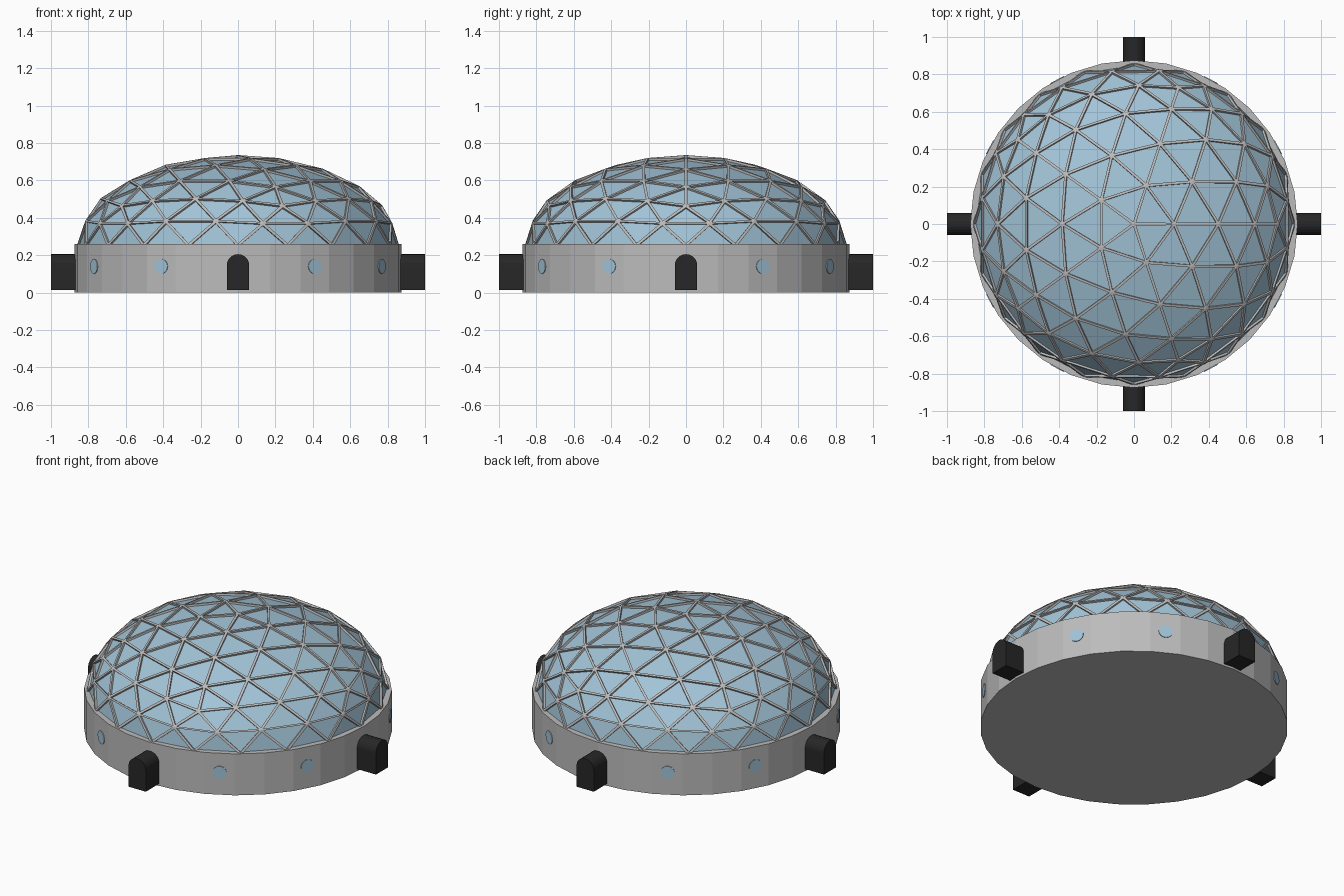
import bpy, bmesh, math
from mathutils import Matrix, Vector

if "Cube" in bpy.data.objects:
    bpy.data.objects.remove(bpy.data.objects["Cube"])


def material(name, rgb):
    m = bpy.data.materials.new(name)
    m.diffuse_color = (*rgb, 1)
    m.use_nodes = True
    m.node_tree.nodes["Principled BSDF"].inputs["Base Color"].default_value = m.diffuse_color
    return m


GREY = material("frame_grey", (0.5, 0.5, 0.5))
GLASS = material("glass_blue", (0.36, 0.55, 0.68))
BLACK = material("door_black", (0.02, 0.02, 0.02))


def finish(bm, name, *mats):
    me = bpy.data.meshes.new(name)
    bm.to_mesh(me)
    bm.free()
    for m in mats:
        me.materials.append(m)
    ob = bpy.data.objects.new(name, me)
    bpy.context.collection.objects.link(ob)
    return ob


# Drum wall: 32 flat sides
bm = bmesh.new()
bmesh.ops.create_cone(bm, cap_ends=True, segments=32, radius1=0.875, radius2=0.875,
                      depth=0.26, matrix=Matrix.Translation((0, 0, 0.13)))
finish(bm, "drum_wall", GREY)

# Geodesic dome: flattened half icosphere, struts left proud of sunken panes
bm = bmesh.new()
bmesh.ops.create_icosphere(bm, subdivisions=3, radius=1)
bmesh.ops.delete(bm, geom=[v for v in bm.verts if v.co.z < -0.01], context='VERTS')
for v in bm.verts:
    v.co = Vector((v.co.x * 0.862, v.co.y * 0.862, 0.25 + v.co.z * 0.485))
bm.normal_update()
panes = list(bm.faces)
bmesh.ops.inset_individual(bm, faces=panes, thickness=0.014, depth=0)
bmesh.ops.inset_individual(bm, faces=panes, thickness=0.0005, depth=-0.012)
for f in panes:
    f.material_index = 1
finish(bm, "geodesic_dome", GREY, GLASS)

# Arched doorways on the four sides
for i in range(4):
    bm = bmesh.new()
    outline = [(-0.06, 0.013), (0.06, 0.013)]
    outline += [(0.06 * math.cos(math.pi * k / 12), 0.145 + 0.06 * math.sin(math.pi * k / 12))
                for k in range(13)]
    face = bm.faces.new([bm.verts.new((x, -1.0, z)) for x, z in outline])
    ext = bmesh.ops.extrude_face_region(bm, geom=[face])
    bmesh.ops.translate(bm, vec=(0, 0.2, 0),
                        verts=[g for g in ext["geom"] if isinstance(g, bmesh.types.BMVert)])
    bmesh.ops.recalc_face_normals(bm, faces=bm.faces)
    bm.transform(Matrix.Rotation(i * math.pi / 2, 4, 'Z'))
    finish(bm, f"doorway_{i + 1}", BLACK)

# Round windows, two between each pair of doorways
for i in range(4):
    for j, a in enumerate((28.125, 61.875)):
        bm = bmesh.new()
        place = (Matrix.Rotation(math.radians(90 * i + a), 4, 'Z')
                 @ Matrix.Translation((0.863, 0, 0.14))
                 @ Matrix.Rotation(math.pi / 2, 4, 'Y'))
        bmesh.ops.create_cone(bm, cap_ends=True, segments=16, radius1=0.04, radius2=0.04,
                              depth=0.024, matrix=place)
        finish(bm, f"round_window_{i * 2 + j + 1}", GLASS)
